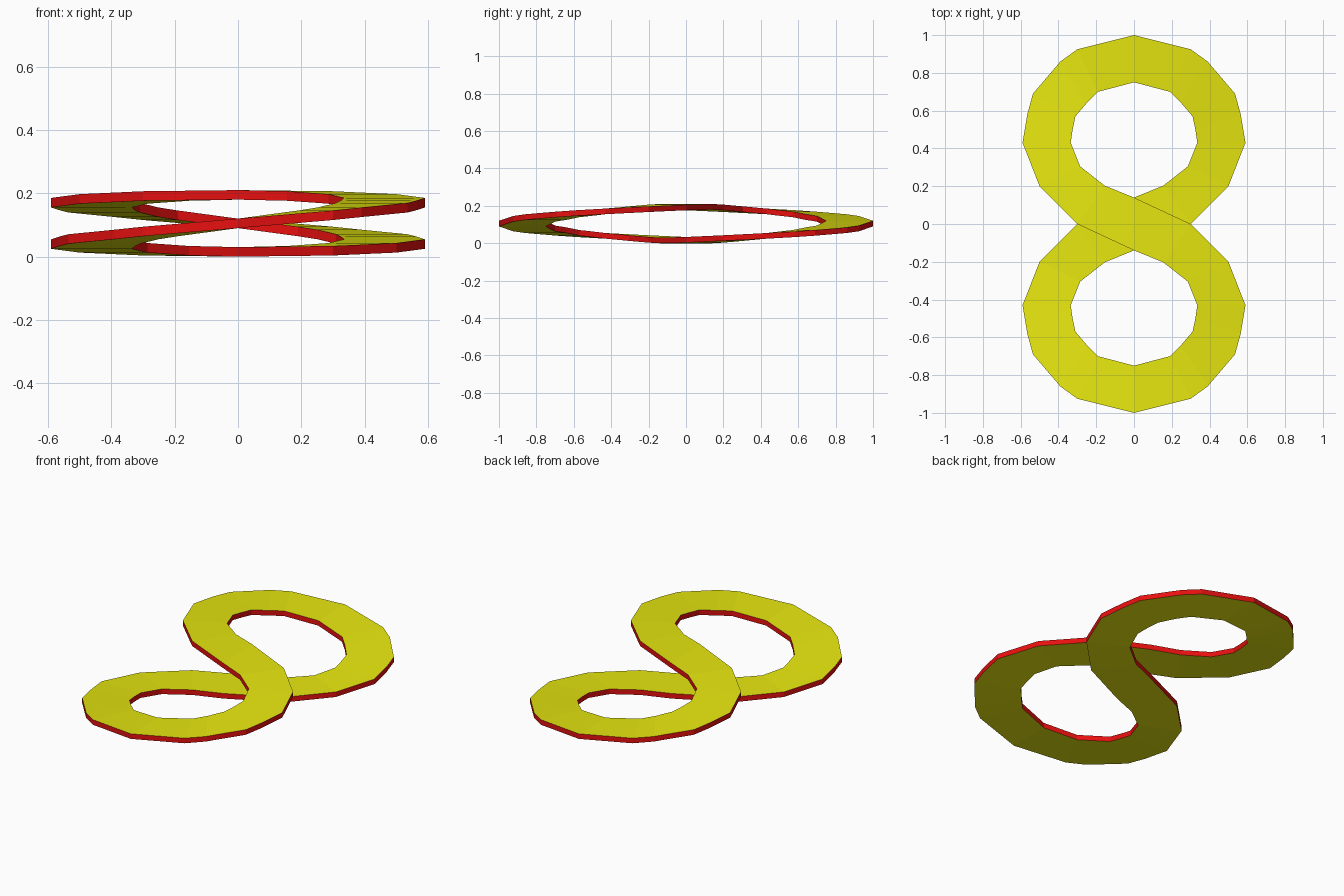
import bpy, bmesh, math
from mathutils import Vector

if "Cube" in bpy.data.objects:
    bpy.data.objects.remove(bpy.data.objects["Cube"])

THICK, MID, RISE = 0.03, 0.105, 0.09

# Quarter of the figure eight, from the far end to the crossing: (inner, outer)
QUARTER = [((0, .75), (0, 1)), ((.19, .70), (.30, .925)), ((.25, .64), (.39, .86)),
           ((.31, .57), (.535, .69)), ((.325, .50), (.565, .58)),
           ((.335, .43), (.59, .43)), ((.285, .305), (.50, .20)),
           ((.155, .203), (.30, 0)), ((0, .14), (0, -.14))]


def flat_material(name, colour):
    mat = bpy.data.materials.new(name)
    mat.use_nodes = True
    mat.diffuse_color = colour
    mat.node_tree.nodes["Principled BSDF"].inputs["Base Color"].default_value = colour
    return mat


# Height follows a sine of the distance along the strand's centre line
centres = [(Vector(a) + Vector(b)) / 2 for a, b in QUARTER]
lengths = [0]
for p, q in zip(centres, centres[1:]):
    lengths.append(lengths[-1] + (q - p).length)
rises = [RISE * math.sin(math.pi / 2 * d / lengths[-1]) for d in lengths]


def quarter_sections(sx, sy, level, outward):
    """Mirrored copy of the quarter as (left, right, height) sections."""
    rows = []
    for (inner, outer), rise in zip(QUARTER, rises):
        a = (inner[0] * sx, inner[1] * sy)
        b = (outer[0] * sx, outer[1] * sy)
        left, right = (a, b) if sy > 0 else (b, a)
        rows.append((left, right, MID + level * rise))
    if outward:
        rows.reverse()
    return rows[:-1]


# Upper strand, then lower strand, in one closed loop
sections = (quarter_sections(-1, 1, 1, False) + quarter_sections(1, -1, 1, True)
            + quarter_sections(-1, -1, -1, False) + quarter_sections(1, 1, -1, True))

bm = bmesh.new()
rings = []
for left, right, z in sections:
    lo, hi = z - THICK / 2, z + THICK / 2
    rings.append([bm.verts.new((*p, h)) for p, h in
                  ((left, hi), (right, hi), (right, lo), (left, lo))])

# Skin the loop: broad faces yellow, edges red
for i, ring in enumerate(rings):
    after = rings[(i + 1) % len(rings)]
    for k in range(4):
        n = (k + 1) % 4
        face = bm.faces.new((ring[k], ring[n], after[n], after[k]))
        face.material_index = k % 2
bmesh.ops.recalc_face_normals(bm, faces=bm.faces)

mesh = bpy.data.meshes.new("figure_eight_band")
bm.to_mesh(mesh)
bm.free()
mesh.materials.append(flat_material("yellow", (.8, .8, .005, 1)))
mesh.materials.append(flat_material("red", (.8, .005, .005, 1)))
band = bpy.data.objects.new("figure_eight_band", mesh)
bpy.context.collection.objects.link(band)
